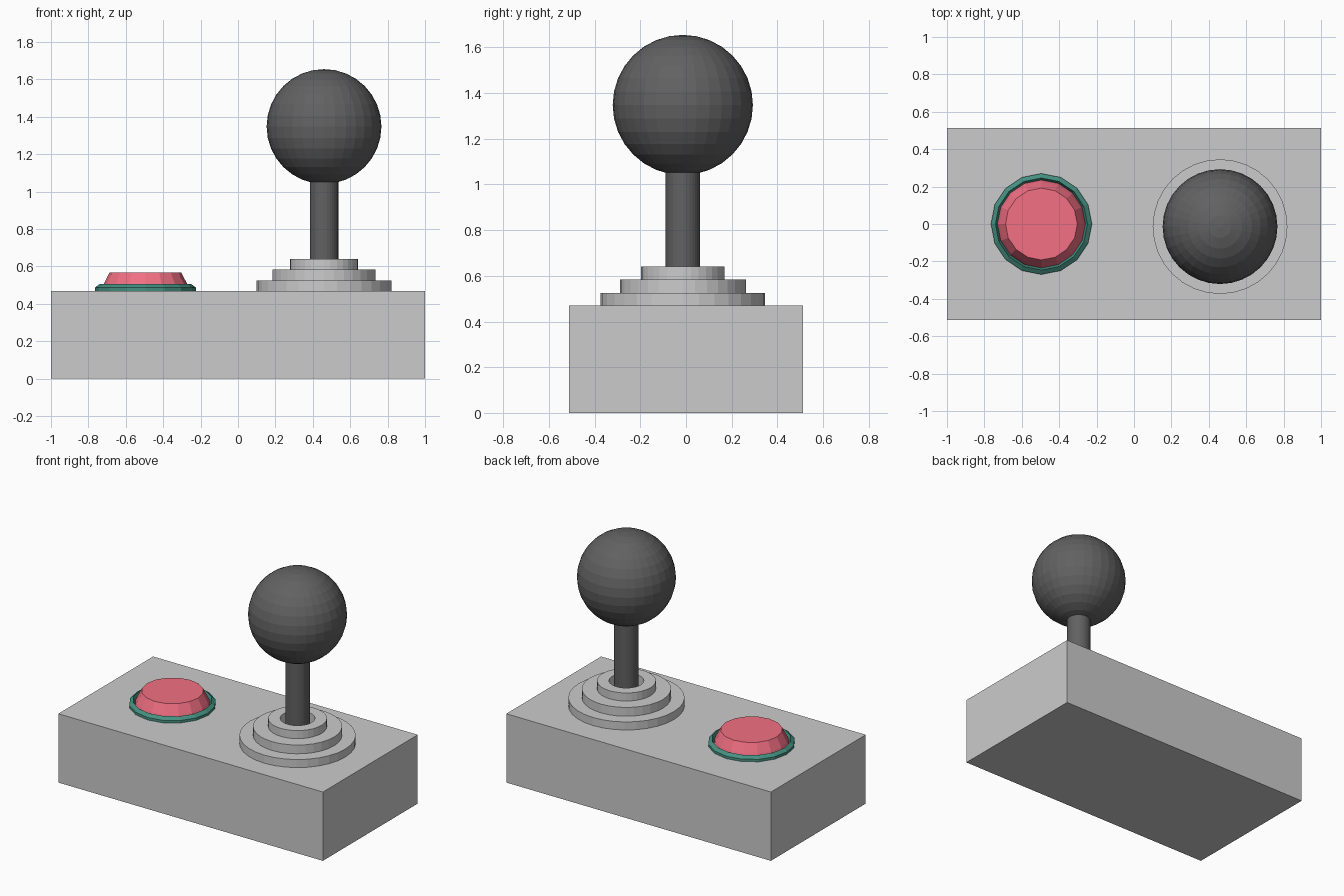
import bpy, bmesh, math
from mathutils import Matrix

if "Cube" in bpy.data.objects:
    bpy.data.objects.remove(bpy.data.objects["Cube"])


def finish(name, bm, color=None):
    bmesh.ops.recalc_face_normals(bm, faces=bm.faces)
    me = bpy.data.meshes.new(name)
    bm.to_mesh(me)
    bm.free()
    ob = bpy.data.objects.new(name, me)
    bpy.context.collection.objects.link(ob)
    if color:
        mat = bpy.data.materials.new(name + "_color")
        mat.diffuse_color = (*color, 1)
        mat.use_nodes = True
        mat.node_tree.nodes["Principled BSDF"].inputs["Base Color"].default_value = mat.diffuse_color
        me.materials.append(mat)
    return ob


def lathe(name, profile, centre, sides, color=None, ring=False):
    """Revolve (radius, z) points; a ring closes on itself, otherwise ends are capped."""
    bm = bmesh.new()
    loops = []
    for r, z in profile:
        loops.append([bm.verts.new((centre[0] + r * math.cos(math.tau * i / sides),
                                    centre[1] + r * math.sin(math.tau * i / sides), z))
                      for i in range(sides)])
    pairs = list(zip(loops, loops[1:]))
    if ring:
        pairs.append((loops[-1], loops[0]))
    else:
        bm.faces.new(loops[0])
        bm.faces.new(loops[-1])
    for a, b in pairs:
        for i in range(sides):
            j = (i + 1) % sides
            bm.faces.new((a[i], a[j], b[j], b[i]))
    return finish(name, bm, color)


DARK = (0.12, 0.12, 0.12)
PINK = (0.89, 0.16, 0.23)
TEAL = (0.06, 0.28, 0.22)
TOP = 0.47
STICK = (0.46, -0.014)
BUTTON = (-0.495, 0.0)

# Box body
bm = bmesh.new()
bmesh.ops.create_cube(bm, size=1, matrix=Matrix.Translation((0, 0, TOP / 2))
                      @ Matrix.Diagonal((2, 1.024, TOP, 1)))
finish("box_body", bm)

# Stepped collar with a recess around the shaft
lathe("stepped_collar", [(0.36, TOP), (0.36, 0.525), (0.276, 0.525), (0.276, 0.585),
                         (0.182, 0.585), (0.182, 0.64), (0.108, 0.64), (0.108, 0.53)],
      STICK, 32)

# Shaft
lathe("stick_shaft", [(0.076, 0.5), (0.076, 1.08)], STICK, 32, DARK)

# Ball knob
bm = bmesh.new()
bmesh.ops.create_uvsphere(bm, u_segments=32, v_segments=16, radius=0.307,
                          matrix=Matrix.Translation((*STICK, 1.348)))
finish("ball_knob", bm, DARK)

# Button with its rim
lathe("button_rim", [(0.27, TOP), (0.27, 0.487), (0.246, 0.505), (0.232, TOP)],
      BUTTON, 16, TEAL, ring=True)
lathe("button_cap", [(0.238, TOP), (0.224, 0.505), (0.192, 0.567)], BUTTON, 16, PINK)
